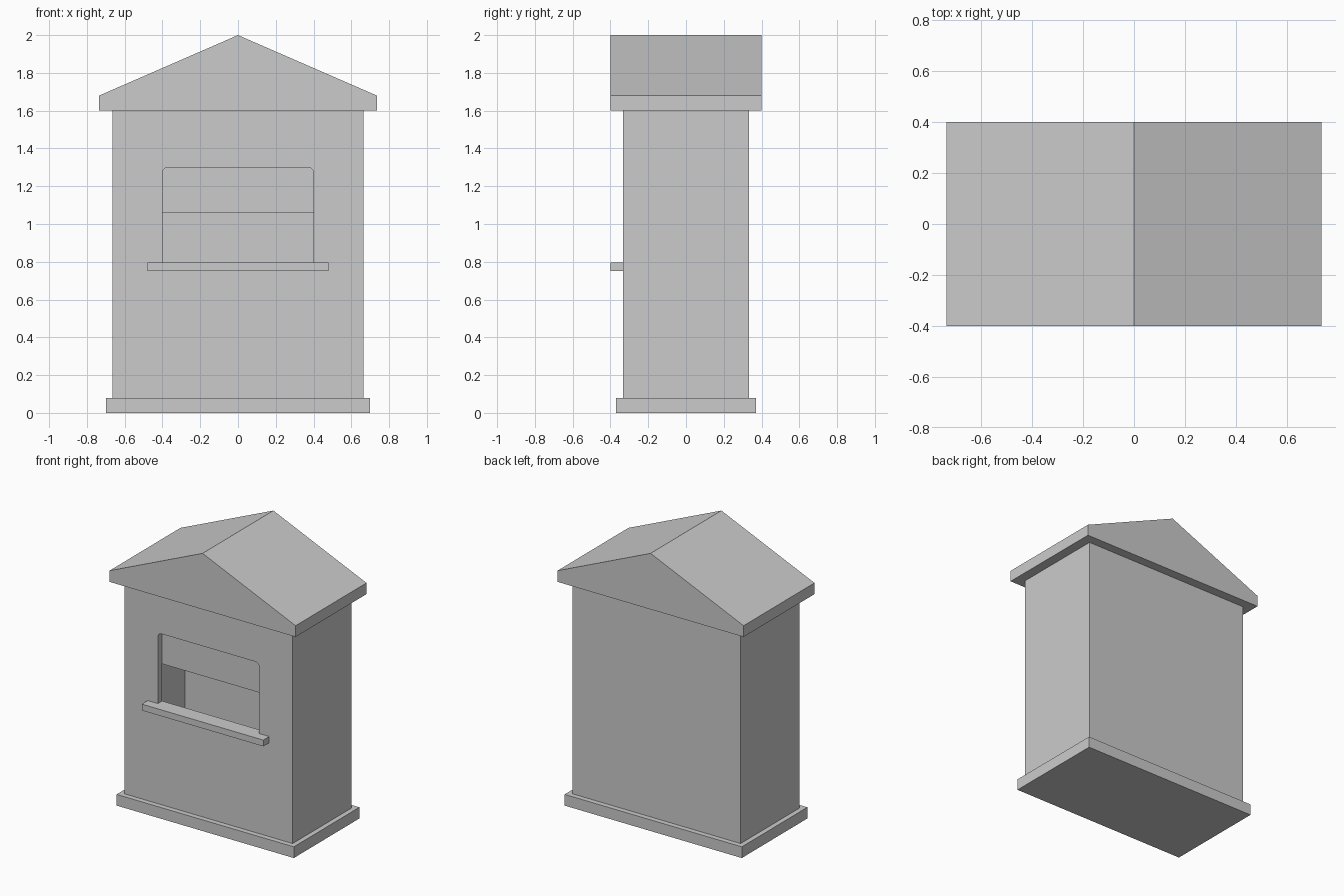
import bpy, bmesh, math
from mathutils import Matrix, Vector

if "Cube" in bpy.data.objects:
    bpy.data.objects.remove(bpy.data.objects["Cube"])

# One flat colour for the whole booth
grey = bpy.data.materials.new("plain grey")
grey.diffuse_color = (0.6, 0.6, 0.6, 1)
grey.use_nodes = True
grey.node_tree.nodes["Principled BSDF"].inputs["Base Color"].default_value = grey.diffuse_color


def make(name, bm):
    bmesh.ops.recalc_face_normals(bm, faces=bm.faces)
    mesh = bpy.data.meshes.new(name)
    bm.to_mesh(mesh)
    bm.free()
    mesh.materials.append(grey)
    ob = bpy.data.objects.new(name, mesh)
    bpy.context.collection.objects.link(ob)
    return ob


def box(name, x, y, z):
    """Box from (min, max) pairs."""
    bm = bmesh.new()
    size = Vector((x[1] - x[0], y[1] - y[0], z[1] - z[0], 1))
    mid = Vector((sum(x) / 2, sum(y) / 2, sum(z) / 2))
    bmesh.ops.create_cube(bm, size=1, matrix=Matrix.Translation(mid) @ Matrix.Diagonal(size))
    return make(name, bm)


def prism(name, profile, y0, y1):
    """Extrude an x-z profile along y."""
    bm = bmesh.new()
    face = bm.faces.new([bm.verts.new((x, y0, z)) for x, z in profile])
    new = bmesh.ops.extrude_face_region(bm, geom=[face])["geom"]
    bmesh.ops.translate(bm, vec=(0, y1 - y0, 0),
                        verts=[v for v in new if isinstance(v, bmesh.types.BMVert)])
    return make(name, bm)


def cut(ob, cutter):
    mod = ob.modifiers.new("cut", 'BOOLEAN')
    mod.operation = 'DIFFERENCE'
    mod.solver = 'EXACT'
    mod.object = cutter
    cutter.hide_render = True
    cutter.hide_set(True)


W, D, T = 0.665, 0.333, 0.048     # half width, half depth, wall thickness
SILL = 0.795

# Base slab
box("base", (-0.7, 0.7), (-0.37, 0.37), (0, 0.08))

# Hollow walls with a window that has rounded top corners
walls = box("walls", (-W, W), (-D, D), (0.08, 1.6))
room = box("room_cutter", (-W + T, W - T), (-D + T, D - T), (0.0, 1.7))
r, top, half = 0.03, 1.3, 0.4
arc = [(half - r + r * math.cos(a), top - r + r * math.sin(a))
       for a in (math.pi / 2 * i / 6 for i in range(7))]
outline = [(half, SILL)] + arc + [(-x, z) for x, z in reversed(arc)] + [(-half, SILL)]
window = prism("window_cutter", outline, -D - 0.1, -D + T + 0.05)
cut(walls, room)
cut(walls, window)

# Half-lowered shutter just behind the front wall
box("shutter", (-0.43, 0.43), (-D + T, -D + T + 0.02), (1.06, 1.33))

# Counter sill in front of the window
box("sill", (-0.48, 0.48), (-0.4, -D), (0.75, SILL))

# Gabled roof
prism("roof", [(-0.735, 1.6), (0.735, 1.6), (0.735, 1.68), (0, 2.0), (-0.735, 1.68)], -0.4, 0.4)
